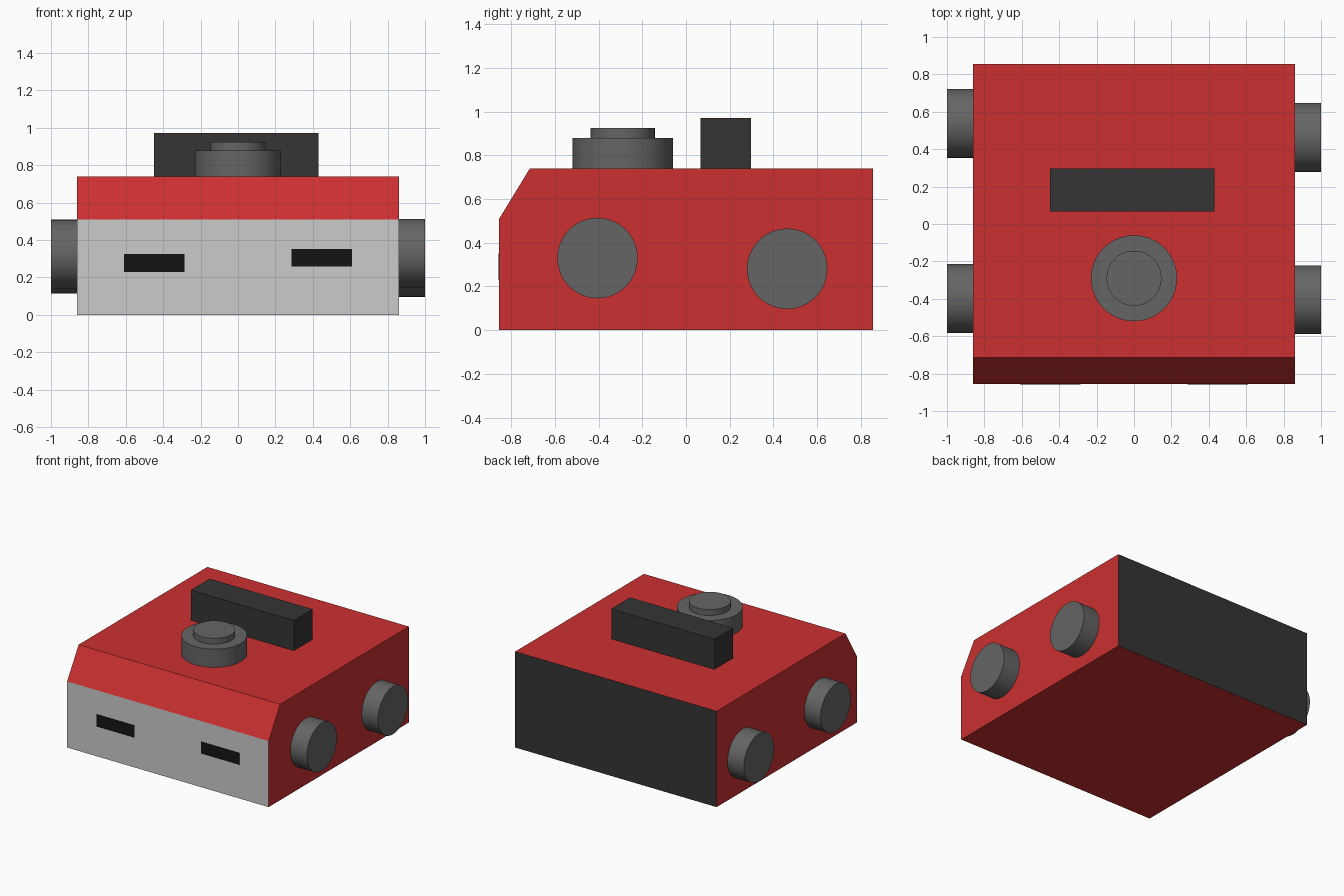
import bpy
import bmesh
import math

if "Cube" in bpy.data.objects:
    bpy.data.objects.remove(bpy.data.objects["Cube"])


def material(name, color):
    m = bpy.data.materials.new(name)
    m.diffuse_color = (*color, 1)
    m.use_nodes = True
    m.node_tree.nodes["Principled BSDF"].inputs["Base Color"].default_value = m.diffuse_color
    return m


RED = material("red", (0.6, 0.03, 0.03))
SILVER = material("silver", (0.7, 0.7, 0.7))
BLACK = material("black", (0.035, 0.035, 0.035))
SLOT = material("slot_black", (0.007, 0.007, 0.007))
RUBBER = material("dark_grey", (0.13, 0.13, 0.13))


def box(name, lo, hi, mat):
    bpy.ops.mesh.primitive_cube_add(size=1, location=[(a + b) / 2 for a, b in zip(lo, hi)])
    ob = bpy.context.object
    ob.name = name
    ob.scale = [b - a for a, b in zip(lo, hi)]
    bpy.ops.object.transform_apply(location=False, rotation=False, scale=True)
    ob.data.materials.append(mat)


def disc(name, center, radius, depth, rotation=(0, 0, 0)):
    bpy.ops.mesh.primitive_cylinder_add(vertices=64, radius=radius, depth=depth,
                                        location=center, rotation=rotation)
    ob = bpy.context.object
    ob.name = name
    ob.data.materials.append(RUBBER)
    bpy.ops.object.shade_smooth_by_angle(angle=math.radians(35))


# Body: side profile extruded across x, with a sloped front edge
W = 0.86
profile = [(-0.855, 0), (0.855, 0), (0.855, 0.74), (-0.715, 0.74), (-0.855, 0.51)]
bm = bmesh.new()
side = bm.faces.new([bm.verts.new((-W, y, z)) for y, z in profile])
ext = bmesh.ops.extrude_face_region(bm, geom=[side], use_keep_orig=True)
bmesh.ops.translate(bm, vec=(2 * W, 0, 0),
                    verts=[v for v in ext["geom"] if isinstance(v, bmesh.types.BMVert)])
bmesh.ops.recalc_face_normals(bm, faces=bm.faces)
# Silver front face, black back face
for f in bm.faces:
    f.material_index = 1 if f.normal.y < -0.99 else 2 if f.normal.y > 0.99 else 0
mesh = bpy.data.meshes.new("body")
bm.to_mesh(mesh)
bm.free()
for m in (RED, SILVER, BLACK):
    mesh.materials.append(m)
bpy.context.collection.objects.link(bpy.data.objects.new("body", mesh))

# Front slots, practically flush with the front face
box("slot_left", (-0.61, -0.857, 0.23), (-0.285, -0.845, 0.325), SLOT)
box("slot_right", (0.285, -0.857, 0.26), (0.61, -0.845, 0.352), SLOT)

# Top bar
box("top_bar", (-0.45, 0.067, 0.74), (0.43, 0.297, 0.972), BLACK)

# Stepped turret
disc("turret_base", (0, -0.29, 0.81), 0.23, 0.14)
disc("turret_cap", (0, -0.29, 0.9025), 0.147, 0.045)

# Wheels, slightly uneven
for name, s, y, z in [("front_right", 1, -0.405, 0.33), ("back_right", 1, 0.463, 0.281),
                      ("front_left", -1, -0.398, 0.325), ("back_left", -1, 0.538, 0.299)]:
    disc("wheel_" + name, (s * 0.93, y, z), 0.184, 0.14, (0, math.pi / 2, 0))
